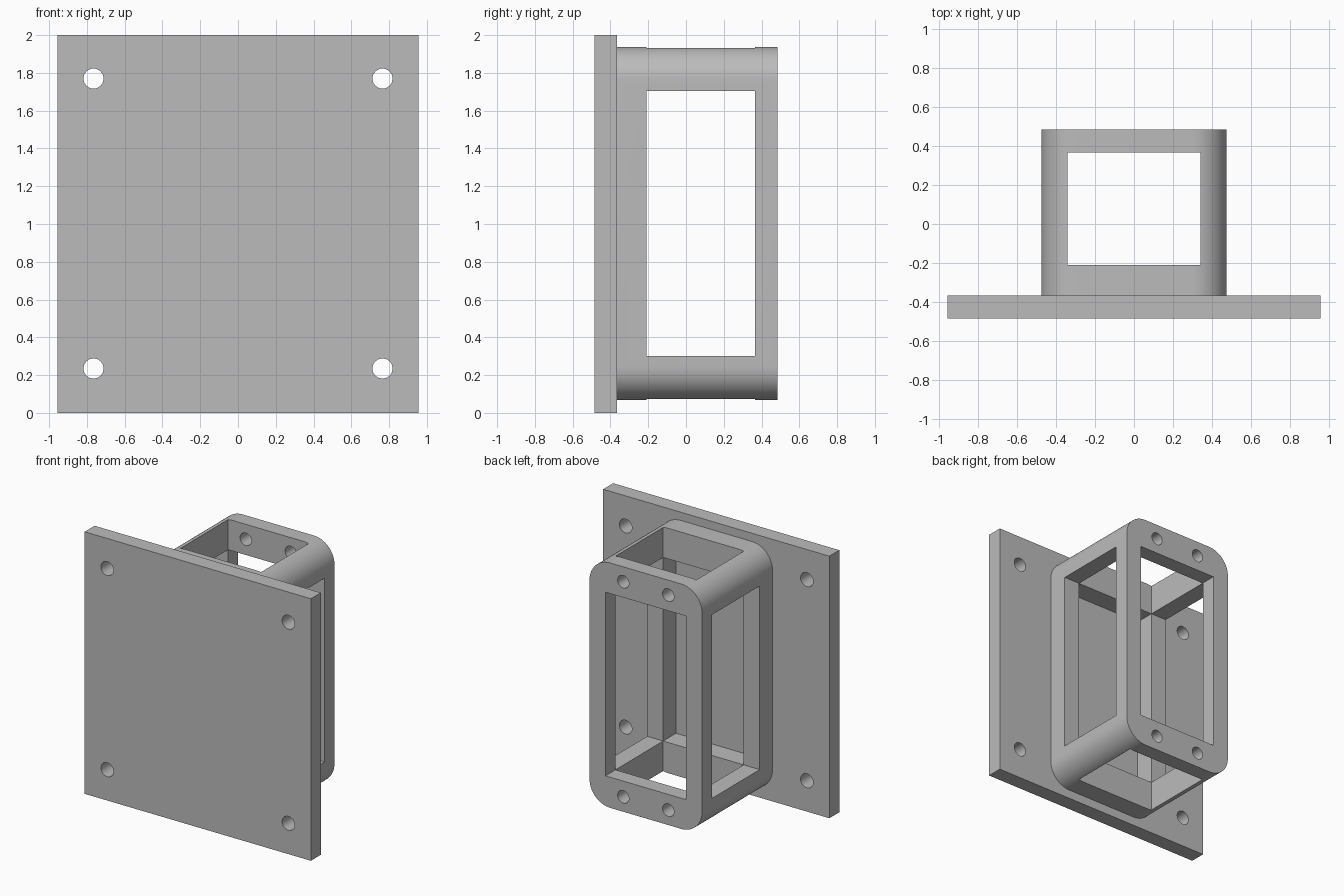
import bpy, bmesh, math

if "Cube" in bpy.data.objects:
    bpy.data.objects.remove(bpy.data.objects["Cube"])

grey = bpy.data.materials.new("grey metal")
grey.use_nodes = True
COLOUR = (0.5, 0.5, 0.5, 1)
grey.diffuse_color = COLOUR
grey.node_tree.nodes["Principled BSDF"].inputs["Base Color"].default_value = COLOUR


def box(name, x, y, z, radius=0):
    """Box from (min, max) ranges; radius rounds the edges running along y."""
    bm = bmesh.new()
    bmesh.ops.create_cube(bm, size=1)
    for v in bm.verts:
        v.co = [r[0] if c < 0 else r[1] for c, r in zip(v.co, (x, y, z))]
    if radius:
        edges = [e for e in bm.edges if abs(e.verts[0].co.y - e.verts[1].co.y) > 0.01]
        bmesh.ops.bevel(bm, geom=edges, offset=radius, segments=16, profile=0.5,
                        affect='EDGES')
    mesh = bpy.data.meshes.new(name)
    bm.to_mesh(mesh)
    bm.free()
    obj = bpy.data.objects.new(name, mesh)
    bpy.context.collection.objects.link(obj)
    mesh.materials.append(grey)
    return obj


def drill(x, y, z, radius):
    """Cylinder cutter along y."""
    bpy.ops.mesh.primitive_cylinder_add(vertices=32, radius=radius, depth=0.3,
                                        location=(x, y, z),
                                        rotation=(math.pi / 2, 0, 0))
    obj = bpy.context.object
    obj.name = "hole_cutter"
    obj.data.materials.append(grey)
    return obj


def cut(obj, cutters):
    """Subtract the cutters one by one, then smooth the round surfaces."""
    bpy.ops.object.select_all(action='DESELECT')
    bpy.context.view_layer.objects.active = obj
    obj.select_set(True)
    for c in cutters:
        c.hide_render = True
        mod = obj.modifiers.new("cut", 'BOOLEAN')
        mod.operation = 'DIFFERENCE'
        mod.solver = 'EXACT'
        mod.object = c
        bpy.ops.object.modifier_apply(modifier=mod.name)
        bpy.data.objects.remove(c)
    bpy.ops.object.shade_smooth_by_angle(angle=math.radians(30))


# Mounting plate with four corner holes
plate_y = (-0.485, -0.365)
plate = box("mounting_plate", (-0.955, 0.955), plate_y, (0, 2))
cut(plate, [drill(x, -0.425, z, 0.053) for x in (-0.765, 0.765) for z in (0.235, 1.77)])

# Rounded cage, opened through along all three axes
cage = box("open_cage", (-0.475, 0.475), (-0.365, 0.485), (0.068, 1.937), radius=0.175)
open_x, open_y, open_z = (-0.34, 0.34), (-0.21, 0.365), (0.302, 1.703)
past = (-3, 3)
openings = [
    box("side_opening", past, open_y, open_z),
    box("top_opening", open_x, open_y, past),
    box("back_opening", open_x, past, open_z),
]
# Pairs of bolt holes in the back rim
bolts = [drill(x, 0.425, z, 0.048) for x in (-0.19, 0.19) for z in (0.182, 1.823)]
cut(cage, openings + bolts)
